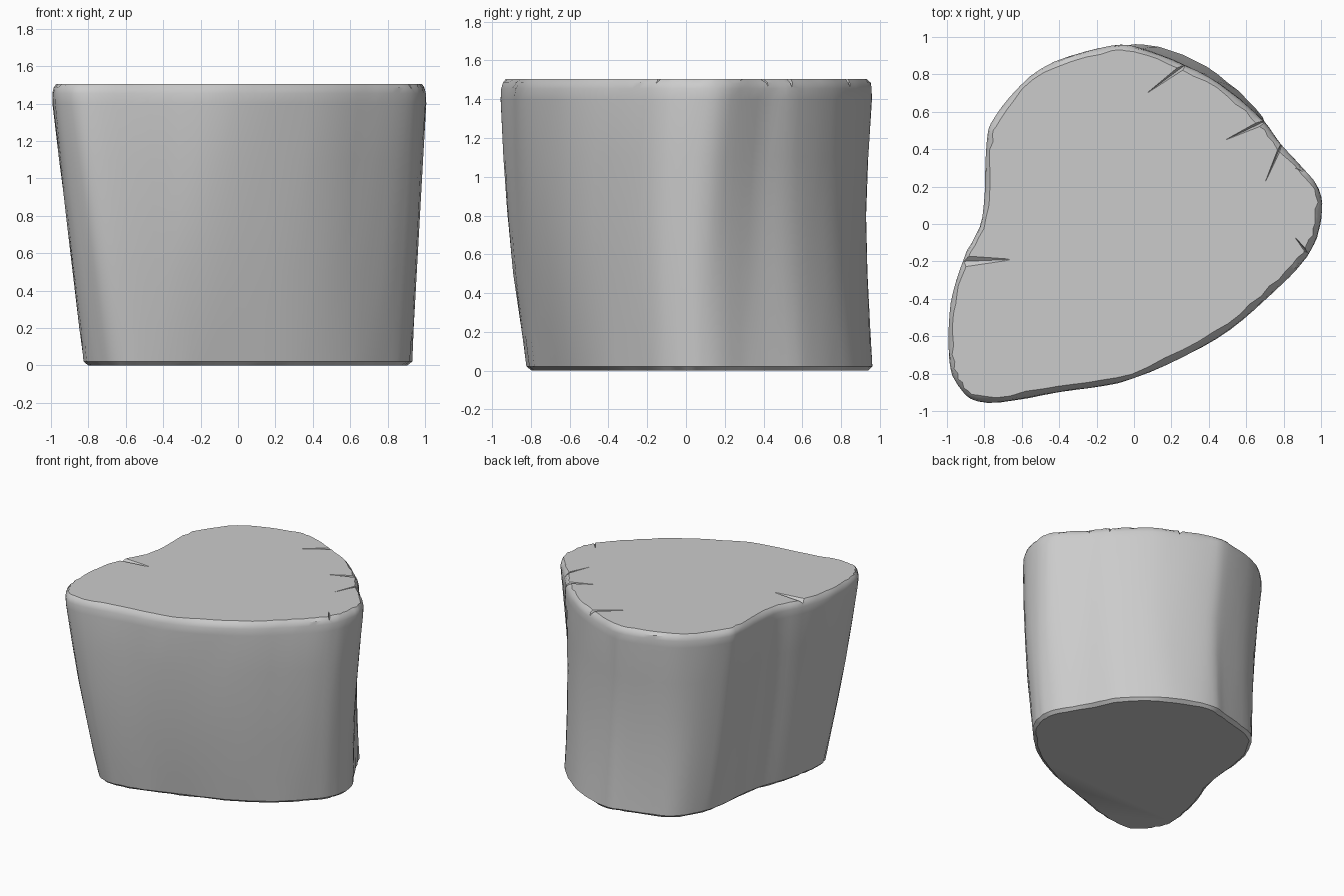
import bpy
import bmesh
import math
import random
from mathutils import Vector

random.seed(4)
if "Cube" in bpy.data.objects:
    bpy.data.objects.remove(bpy.data.objects["Cube"])

HEIGHT = 1.505
STEPS = 5  # subdivisions between outline points

# Outline of the stump, counter-clockwise: top x, y then bottom x, y
OUTLINE = [
    (.99, .2, .91, .15), (.8, .42, .78, .38), (.66, .59, .65, .62),
    (.4, .79, .39, .84), (.08, .93, .08, .96), (-.12, .96, -.1, .93),
    (-.5, .84, -.44, .82), (-.75, .58, -.59, .6), (-.8, .4, -.63, .42),
    (-.82, .04, -.67, .08), (-.92, -.18, -.76, -.18), (-.99, -.42, -.81, -.4),
    (-1, -.7, -.82, -.57), (-.95, -.87, -.76, -.69), (-.8, -.96, -.63, -.81),
    (-.4, -.9, -.36, -.79), (0, -.83, -.05, -.69), (.45, -.61, .36, -.54),
    (.75, -.36, .64, -.36), (.93, -.17, .85, -.15), (1, 0, .92, 0),
]


def make_material(name, value):
    mat = bpy.data.materials.new(name)
    mat.use_nodes = True
    colour = (value, value, value, 1)
    mat.diffuse_color = colour
    mat.node_tree.nodes["Principled BSDF"].inputs["Base Color"].default_value = colour
    return mat


def make_object(name, bm, mat):
    bmesh.ops.recalc_face_normals(bm, faces=bm.faces)
    mesh = bpy.data.meshes.new(name)
    bm.to_mesh(mesh)
    bm.free()
    mesh.materials.append(mat)
    obj = bpy.data.objects.new(name, mesh)
    bpy.context.collection.objects.link(obj)
    return obj


def smooth_loop(points):
    """Closed Catmull-Rom curve through the points."""
    points = [Vector(p) for p in points]
    count, result = len(points), []
    for i in range(count):
        a, b, c, d = (points[(i + k) % count] for k in (-1, 0, 1, 2))
        for s in range(STEPS):
            t = s / STEPS
            result.append(b + (c - a) * t / 2 + (a * 2 - b * 5 + c * 4 - d) * t ** 2 / 2
                          + (b * 3 - a - c * 3 + d) * t ** 3 / 2)
    return result


def ring(bm, top, bottom, z, inset, rough):
    """One cross-section, blended between the two outlines and pulled inwards."""
    t = z / HEIGHT
    lean = Vector((0, -.03 * math.sin(math.pi * t)))
    flat = [b.lerp(a, t) + lean for a, b in zip(top, bottom)]
    verts = []
    for i, p in enumerate(flat):
        along = (flat[(i + 1) % len(flat)] - flat[i - 1]).normalized()
        inward = Vector((-along.y, along.x))
        q = p + inward * (inset + random.uniform(-rough, rough))
        verts.append(bm.verts.new((q.x, q.y, z)))
    return verts


grey = make_material("stone grey", .6)

# Trunk: lofted body with softly broken rims
top = smooth_loop([p[:2] for p in OUTLINE])
bottom = smooth_loop([p[2:] for p in OUTLINE])
LEVELS = [
    (0, .025, .006), (.022, 0, .004), (.2, 0, .002), (.5, 0, .002),
    (.8, 0, .002), (1.1, 0, .002), (1.4, 0, .002), (1.455, .004, .002),
    (1.485, .015, .004), (HEIGHT, .035, .008),
]
bm = bmesh.new()
rings = [ring(bm, top, bottom, *level) for level in LEVELS]
for low, high in zip(rings, rings[1:]):
    for i in range(len(low)):
        j = (i + 1) % len(low)
        bm.faces.new((low[i], low[j], high[j], high[i]))
bm.faces.new(rings[0][::-1])
bm.faces.new(rings[-1])
stump = make_object("stump", bm, grey)


# Cracks: thin wedges cut into the upper rim, from the edge to a tip
def cut_crack(edge, tip, width, depth):
    edge, tip = Vector(edge), Vector(tip)
    along = (edge - tip).normalized()
    side = Vector((-along.y, along.x)) * width / 2
    outer = edge + along * .05
    bm = bmesh.new()
    lid = HEIGHT + .02
    corners = [(tip.x, tip.y, HEIGHT - .002), (tip.x, tip.y, lid),
               (*(outer + side), lid), (*(outer - side), lid),
               (*outer, HEIGHT - depth)]
    bmesh.ops.convex_hull(bm, input=[bm.verts.new(c) for c in corners])
    cutter = make_object("crack_cutter", bm, grey)
    cutter.hide_render = True
    mod = stump.modifiers.new("crack", 'BOOLEAN')
    mod.operation, mod.solver, mod.object = 'DIFFERENCE', 'EXACT', cutter
    bpy.context.view_layer.objects.active = stump
    bpy.ops.object.modifier_apply(modifier=mod.name)
    bpy.data.objects.remove(cutter)


for crack in [
    ((.26, .84), (.07, .7), .05, .05), ((.68, .54), (.49, .45), .05, .05),
    ((.79, .43), (.7, .22), .03, .05), ((.95, .26), (.86, .3), .03, .04),
    ((.94, -.17), (.86, -.07), .04, .04), ((-.92, -.2), (-.66, -.19), .12, .03),
]:
    cut_crack(*crack)

# Smooth sides, crisp rims
bpy.ops.object.select_all(action='DESELECT')
stump.select_set(True)
bpy.context.view_layer.objects.active = stump
bpy.ops.object.shade_smooth_by_angle(angle=math.radians(35))
